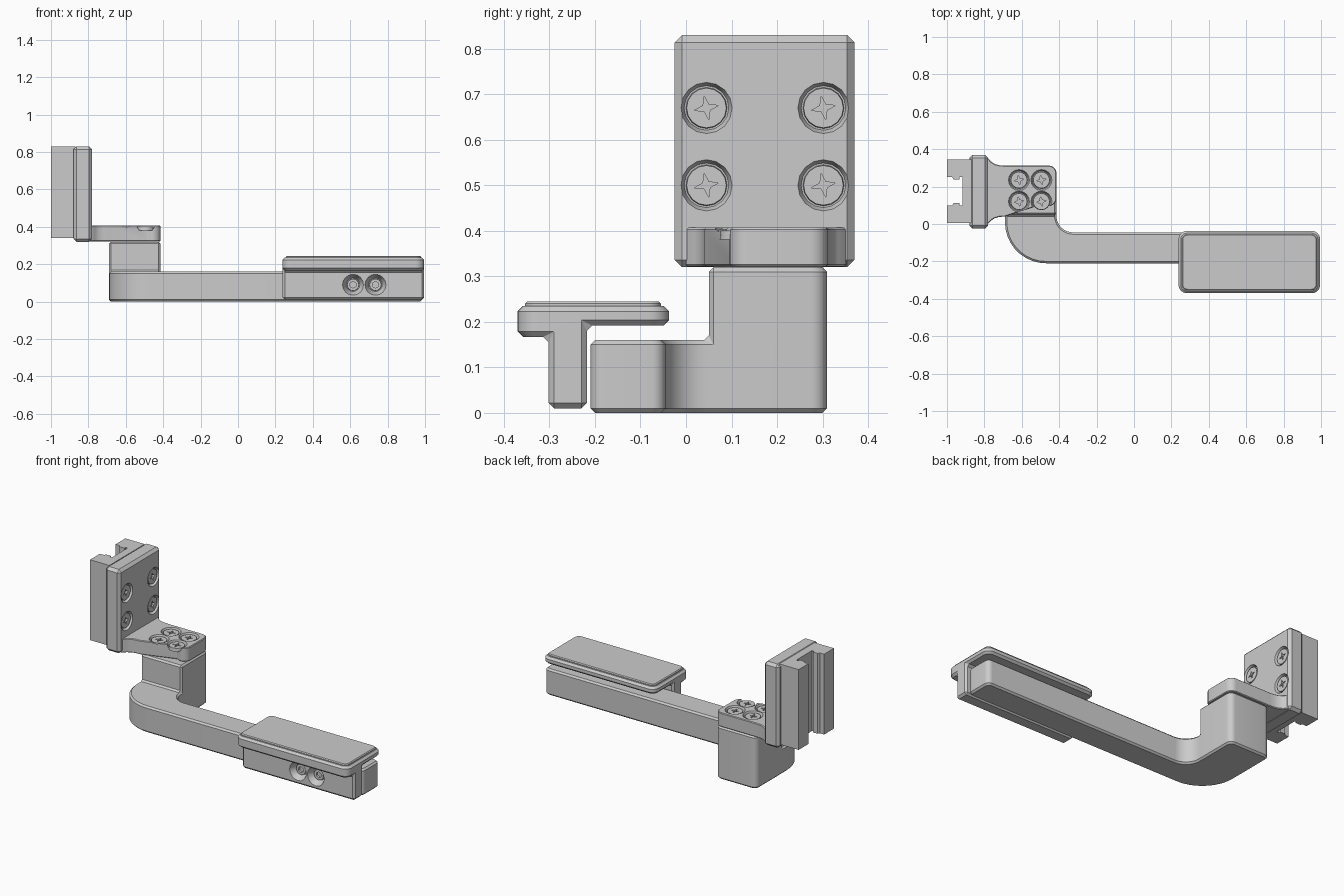
import bpy, bmesh, math
from mathutils import Vector, Matrix

if "Cube" in bpy.data.objects:
    bpy.data.objects.remove(bpy.data.objects["Cube"])


def rounded(corners, seg=7):
    """Outline from (u, v, radius) corners."""
    out, n = [], len(corners)
    for i, (u, v, r) in enumerate(corners):
        p = Vector((u, v))
        if r == 0:
            out.append(p)
            continue
        d1 = (Vector(corners[i - 1][:2]) - p).normalized()
        d2 = (Vector(corners[(i + 1) % n][:2]) - p).normalized()
        half = d1.angle(d2) / 2
        c = p + (d1 + d2).normalized() * (r / math.sin(half))
        t = r / math.tan(half)
        a, b = (p + d1 * t - c).normalized(), (p + d2 * t - c).normalized()
        out += [c + a.slerp(b, k / seg).normalized() * r for k in range(seg + 1)]
    return out


def rect(u0, u1, v0, v1, r=0):
    return rounded([(u0, v0, r), (u1, v0, r), (u1, v1, r), (u0, v1, r)])


def add_prism(bm, pts, a, b, axis="z", bottom=True, top=True, close=True):
    def place(p, w):
        return {"z": (p[0], p[1], w), "x": (w, p[0], p[1])}[axis]
    lo = [bm.verts.new(place(p, a)) for p in pts]
    hi = [bm.verts.new(place(p, b)) for p in pts]
    n = len(pts)
    for i in range(n if close else n - 1):
        j = (i + 1) % n
        bm.faces.new((lo[i], lo[j], hi[j], hi[i]))
    if bottom:
        bm.faces.new(lo[::-1])
    if top:
        bm.faces.new(hi)


def finish(name, bm):
    bmesh.ops.remove_doubles(bm, verts=bm.verts, dist=1e-5)
    bmesh.ops.recalc_face_normals(bm, faces=bm.faces)
    me = bpy.data.meshes.new(name)
    bm.to_mesh(me)
    bm.free()
    ob = bpy.data.objects.new(name, me)
    bpy.context.collection.objects.link(ob)
    return ob


def prism(name, pts, a, b, axis="z", bev=0):
    bm = bmesh.new()
    add_prism(bm, pts, a, b, axis)
    ob = finish(name, bm)
    if bev:
        bevel(ob, bev)
    return ob


def cone(name, r_in, r_out, w0, w1, mat, sides=16):
    bm = bmesh.new()
    bmesh.ops.create_cone(bm, cap_ends=True, segments=sides, radius1=r_in, radius2=r_out,
                          depth=w1 - w0, matrix=mat @ Matrix.Translation((0, 0, (w0 + w1) / 2)))
    return finish(name, bm)


def apply(ob, mod):
    bpy.context.view_layer.objects.active = ob
    bpy.ops.object.modifier_apply(modifier=mod.name)


def bevel(ob, width):
    m = ob.modifiers.new("bevel", "BEVEL")
    m.width, m.segments, m.limit_method = width, 1, "ANGLE"
    m.angle_limit, m.use_clamp_overlap = math.radians(35), False
    apply(ob, m)


def cut(ob, tool, op="DIFFERENCE"):
    m = ob.modifiers.new("cut", "BOOLEAN")
    m.operation, m.object, m.solver = op, tool, "EXACT"
    apply(ob, m)
    bpy.data.objects.remove(tool)


def screw(name, ob, loc, normal, deep=False):
    """Countersunk hole in ob with a recessed screw head."""
    mat = Matrix.Translation(loc) @ Vector(normal).to_track_quat("Z", "Y").to_matrix().to_4x4()
    depth, r = (0.045, 0.036) if deep else (0.02, 0.049)
    cut(ob, cone("hole", r, 0.057, -depth, 0.002, mat))
    top = -0.028 if deep else -0.006
    r -= 0.003
    head = cone(name, r, r * 0.95, -depth - 0.006, top, mat)
    if deep:
        cut(head, cone("hex", 0.018, 0.018, top - 0.013, 0.01, mat, 6))
    else:
        star = [((0.009 if k % 2 else 0.027) * math.cos(k * math.pi / 4 + 0.2),
                 (0.009 if k % 2 else 0.027) * math.sin(k * math.pi / 4 + 0.2)) for k in range(8)]
        tool = prism("star", star, top - 0.012, 0.01)
        tool.data.transform(mat)
        cut(head, tool)


# Curved arm with the raised post, one solid
arm_plan = rounded([(-0.69, 0.05, 0), (-0.69, -0.21, 0.22), (0.985, -0.21, 0.03),
                    (0.985, -0.045, 0.03), (-0.415, -0.045, 0.09), (-0.415, 0.05, 0)], 9)
post_plan = rounded([(-0.415, 0.05, 0), (-0.415, 0.31, 0.035),
                     (-0.69, 0.31, 0.035), (-0.69, 0.05, 0)])
bm = bmesh.new()
add_prism(bm, arm_plan, 0, 0.16, close=False)
add_prism(bm, post_plan, 0, 0.16, top=False, close=False)
add_prism(bm, post_plan, 0.16, 0.32, bottom=False)
bevel(finish("arm", bm), 0.01)

# Bracket foot, flaring into the upright
flare = [(-0.85, 0.0), (-0.78, 0.0), (-0.765, 0.018), (-0.745, 0.031), (-0.72, 0.038), (-0.69, 0.04)]
foot_plan = flare + rounded([(-0.415, 0.04, 0.04), (-0.415, 0.312, 0.04), (-0.69, 0.312, 0)])[:-1]
foot_plan += [(x, 0.352 - y) for x, y in reversed(flare)]
foot = prism("bracket_foot", foot_plan, 0.322, 0.407, bev=0.004)

# Bracket upright
upright = prism("bracket_upright", rect(-0.025, 0.37, 0.32, 0.83), -0.88, -0.78, "x", bev=0.016)

# Slotted rail behind the upright, profile mirrored about its middle
half = [(-0.87, 0.005), (-1.0, 0.005), (-1.0, 0.1), (-0.972, 0.1), (-0.965, 0.112),
        (-0.932, 0.112), (-0.932, 0.1), (-0.918, 0.1)]
prism("slotted_rail", half + [(x, 0.35 - y) for x, y in reversed(half)], 0.34, 0.829)

# Clamp: wall and overhanging lip, rounded in plan
clamp = prism("clamp", [(-0.302, 0.01), (-0.218, 0.01), (-0.218, 0.192), (-0.03, 0.192),
                        (-0.03, 0.235), (-0.38, 0.235), (-0.38, 0.167), (-0.302, 0.167)],
              0.2, 1.05, "x")
cut(clamp, prism("plan", rect(0.238, 0.995, -0.37, -0.037, 0.045), -0.1, 0.4), "INTERSECT")
bevel(clamp, 0.012)

# Raised pad on the clamp
prism("clamp_pad", rect(0.256, 0.978, -0.354, -0.055, 0.03), 0.225, 0.245, bev=0.005)

# Screws
for a in (0, 1):
    for b in (0, 1):
        screw("upright_screw", upright, (-0.78, 0.045 + 0.257 * a, 0.50 + 0.17 * b), (1, 0, 0))
        screw("foot_screw", foot, (-0.615 + 0.12 * a, 0.12 + 0.115 * b, 0.407), (0, 0, 1))
    screw("clamp_screw", clamp, (0.615 + 0.12 * a, -0.302, 0.09), (0, -1, 0), deep=True)

# Smooth curves, crisp edges
for ob in bpy.context.collection.objects:
    ob.select_set(True)
bpy.ops.object.shade_smooth_by_angle(angle=math.radians(28))
